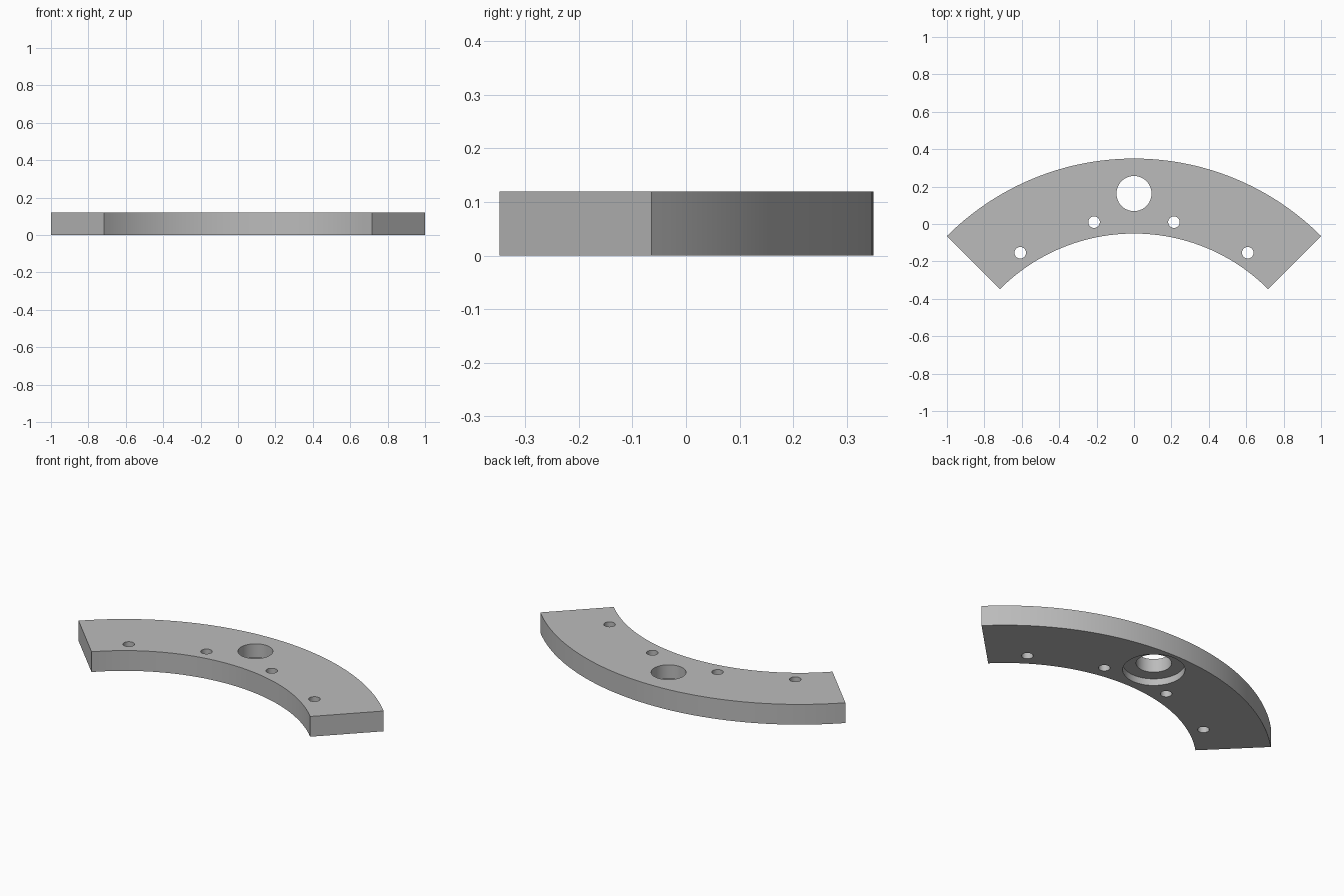
import bpy, bmesh, math

cube = bpy.data.objects.get("Cube")
if cube:
    bpy.data.objects.remove(cube, do_unlink=True)

THICK = 0.12
R_OUT, R_IN = 1.414, 1.013
CENTRE_Y = 0.35 - R_OUT
HALF_ANGLE = math.radians(45)
STEPS = 48

metal = bpy.data.materials.new("plain grey")
metal.use_nodes = True
GREY = (0.5, 0.5, 0.5, 1)
metal.diffuse_color = GREY
metal.node_tree.nodes["Principled BSDF"].inputs["Base Color"].default_value = GREY


def polar(radius, angle):
    """Point on the arc, with the angle measured from +y."""
    return radius * math.sin(angle), CENTRE_Y + radius * math.cos(angle)


def prism(name, outline, z0, z1):
    """Solid extruded upward from a flat outline."""
    bm = bmesh.new()
    face = bm.faces.new([bm.verts.new((x, y, z0)) for x, y in outline])
    grown = bmesh.ops.extrude_face_region(bm, geom=[face])["geom"]
    tops = [v for v in grown if isinstance(v, bmesh.types.BMVert)]
    bmesh.ops.translate(bm, verts=tops, vec=(0, 0, z1 - z0))
    bmesh.ops.recalc_face_normals(bm, faces=bm.faces)
    mesh = bpy.data.meshes.new(name)
    bm.to_mesh(mesh)
    bm.free()
    mesh.materials.append(metal)
    obj = bpy.data.objects.new(name, mesh)
    bpy.context.collection.objects.link(obj)
    return obj


# Curved plate
angles = [HALF_ANGLE * (2 * i / STEPS - 1) for i in range(STEPS + 1)]
outline = [polar(R_OUT, a) for a in angles] + [polar(R_IN, a) for a in reversed(angles)]
plate = prism("curved_plate", outline, 0, THICK)
bpy.context.view_layer.objects.active = plate
plate.select_set(True)


def drill(centre, radius, z0, z1, sides):
    """Cut a round hole in the plate, then remove the cutter."""
    ring = [2 * math.pi * i / sides for i in range(sides)]
    cutter = prism("hole_cutter", [(centre[0] + radius * math.cos(a),
                                    centre[1] + radius * math.sin(a)) for a in ring], z0, z1)
    cutter.hide_render = True
    mod = plate.modifiers.new("hole", "BOOLEAN")
    mod.operation = "DIFFERENCE"
    mod.solver = "EXACT"
    mod.object = cutter
    bpy.ops.object.modifier_apply(modifier=mod.name)
    bpy.data.objects.remove(cutter, do_unlink=True)


# Large central hole with a counterbore underneath
drill((0, 0.163), 0.094, -0.1, THICK + 0.1, 48)
drill((0, 0.163), 0.165, -0.1, 0.04, 48)

# Four small holes along the inner edge
for degrees in (-33.75, -11.25, 11.25, 33.75):
    drill(polar(1.095, math.radians(degrees)), 0.031, -0.1, THICK + 0.1, 32)

bpy.ops.object.shade_smooth_by_angle(angle=math.radians(30))
